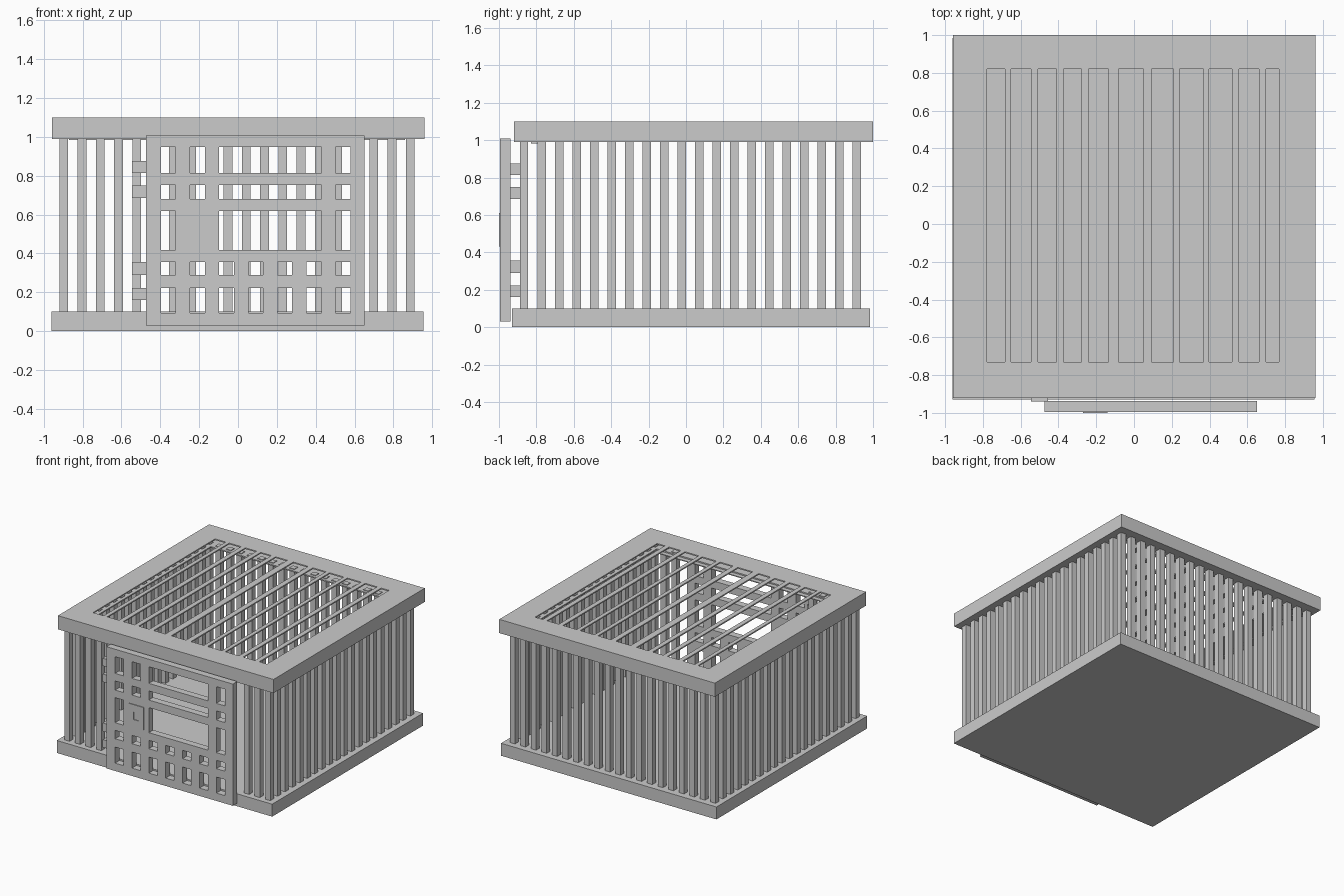
import bpy, bmesh
from mathutils import Vector

if "Cube" in bpy.data.objects:
    bpy.data.objects.remove(bpy.data.objects["Cube"])


def finish(name, bm):
    bmesh.ops.recalc_face_normals(bm, faces=bm.faces)
    me = bpy.data.meshes.new(name)
    bm.to_mesh(me)
    bm.free()
    ob = bpy.data.objects.new(name, me)
    bpy.context.collection.objects.link(ob)
    return ob


def add_box(bm, x, y, z):
    verts = bmesh.ops.create_cube(bm, size=1)['verts']
    for v in verts:
        v.co = Vector([(r[0] + r[1]) / 2 + c * (r[1] - r[0]) for r, c in zip((x, y, z), v.co)])


def boxes(name, items):
    bm = bmesh.new()
    for it in items:
        add_box(bm, *it)
    return finish(name, bm)


def plate(name, xr, vr, holes, depth, to_3d):
    """Flat plate with rectangular holes (x0, x1, v0, v1), thickened along its normal."""
    us = sorted({*xr, *(u for h in holes for u in h[:2])})
    vs = sorted({*vr, *(v for h in holes for v in h[2:])})
    bm = bmesh.new()
    grid = [[bm.verts.new(to_3d(u, v, depth[0])) for v in vs] for u in us]
    for i in range(len(us) - 1):
        for j in range(len(vs) - 1):
            cu, cv = (us[i] + us[i + 1]) / 2, (vs[j] + vs[j + 1]) / 2
            if not any(h[0] < cu < h[1] and h[2] < cv < h[3] for h in holes):
                bm.faces.new((grid[i][j], grid[i + 1][j], grid[i + 1][j + 1], grid[i][j + 1]))
    ext = bmesh.ops.extrude_face_region(bm, geom=bm.faces[:], use_keep_orig=True)
    move = Vector(to_3d(0, 0, depth[1])) - Vector(to_3d(0, 0, depth[0]))
    for v in ext['geom']:
        if isinstance(v, bmesh.types.BMVert):
            v.co += move
    bmesh.ops.delete(bm, geom=[v for v in bm.verts if not v.link_faces], context='VERTS')
    return finish(name, bm)


def flat(u, v, d):
    return (u, v, d)


def upright(u, v, d):
    return (u, d, v)


# Floor slab
boxes('base', [((-0.96, 0.955), (-0.93, 0.985), (0, 0.1))])

# Hollow roof: slotted top sheet, outer walls, lower ring
RX, RY = (-0.957, 0.96), (-0.92, 1.0)
slots = [(-0.778, -0.683), (-0.652, -0.546), (-0.509, -0.409), (-0.372, -0.277),
         (-0.24, -0.135), (-0.082, 0.05), (0.092, 0.208), (0.24, 0.367),
         (0.398, 0.52), (0.557, 0.662), (0.699, 0.768)]
plate('roof_grille', RX, RY, [(a, b, -0.73, 0.82) for a, b in slots], (1.09, 1.1), flat)
plate('roof_walls', RX, RY, [(RX[0] + 0.012, RX[1] - 0.012, RY[0] + 0.012, RY[1] - 0.012)],
      (1.0, 1.09), flat)
plate('roof_ring', RX, RY, [(-0.85, 0.84, -0.83, 0.87)], (0.99, 1.0), flat)
boxes('front_rail', [((-0.87, 0.86), (-0.83, -0.795), (0.983, 0.99))])

# Vertical bars around all four sides, with a doorway in the front
X0, X1, Y0, Y1, N, R = -0.897, 0.887, -0.866, 0.914, 20, 0.0225
xs = [X0 + (X1 - X0) * i / (N - 1) for i in range(N)]
ys = [Y0 + (Y1 - Y0) * i / (N - 1) for i in range(N)]


def bars(name, points):
    boxes(name, [((x - R, x + R), (y - R, y + R), (0.09, 1.005)) for x, y in points])


bars('back_bars', [(x, Y1) for x in xs])
bars('front_bars', [(x, Y0) for x in xs if not -0.5 < x < 0.66])
bars('left_bars', [(X0, y) for y in ys[1:-1]])
bars('right_bars', [(X1, y) for y in ys[1:-1]])

# Door panel with window holes
cols = [(-0.397 + 0.15 * i, -0.321 + 0.15 * i) for i in range(7)]
wide = (cols[2][0], cols[5][1])
holes = []
for z in [(0.093, 0.222), (0.289, 0.356)]:
    holes += [c + z for c in cols]
for z in [(0.68, 0.753), (0.814, 0.948)]:
    holes += [c + z for c in (cols[0], cols[1], wide, cols[6])]
holes += [c + (0.418, 0.619) for c in (cols[0], wide, cols[6])]
plate('door', (-0.474, 0.65), (0.03, 1.008), holes, (-0.994, -0.938), upright)

# Latch plate with keyhole opening
plate('latch_plate', (-0.27, -0.14), (0.43, 0.61), [(-0.227, -0.186, 0.49, 0.55)],
      (-1.0, -0.994), upright)

# Hinges between door and bar
boxes('hinges', [((-0.545, -0.455), (-0.94, -0.886), z)
                 for z in [(0.16, 0.222), (0.289, 0.356), (0.686, 0.749), (0.814, 0.876)]])
